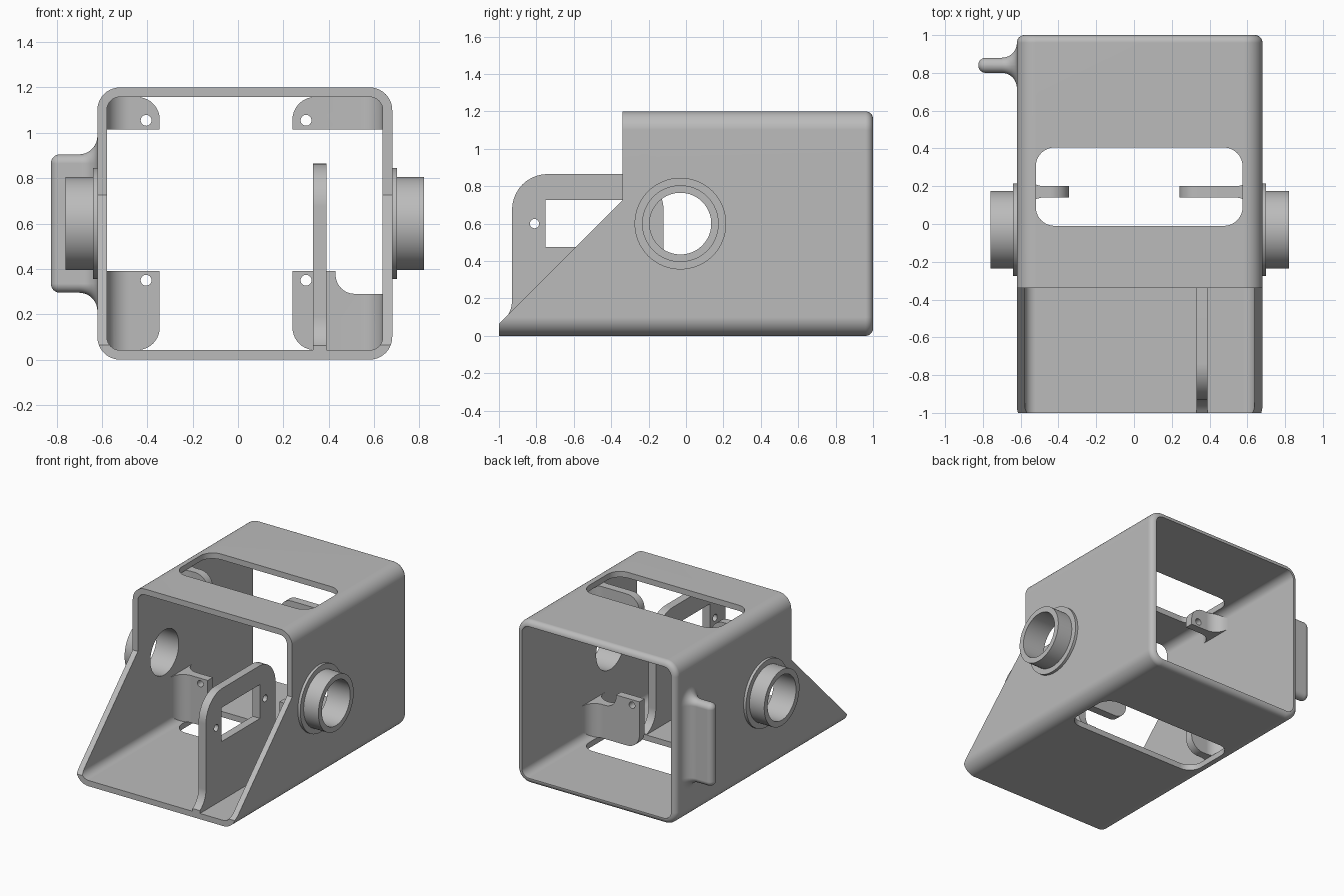
import bpy, bmesh
from math import sin, cos, radians, sqrt

cube = bpy.data.objects.get("Cube")
if cube:
    bpy.data.objects.remove(cube, do_unlink=True)

grey = bpy.data.materials.new("plain_grey")
grey.use_nodes = True
grey.diffuse_color = (0.5, 0.5, 0.5, 1)
grey.node_tree.nodes["Principled BSDF"].inputs["Base Color"].default_value = (0.5, 0.5, 0.5, 1)


# ---- helpers ----
def arc(cx, cy, r, a0, a1, n=10):
    angles = [radians(a0 + (a1 - a0) * i / n) for i in range(n + 1)]
    return [(cx + r * cos(a), cy + r * sin(a)) for a in angles]


def circle(cx, cy, r, n=64):
    return arc(cx, cy, r, 0, 360, n)[:-1]


def rounded_rect(x0, x1, y0, y1, r, n=10):
    return (arc(x1 - r, y1 - r, r, 0, 90, n) + arc(x0 + r, y1 - r, r, 90, 180, n)
            + arc(x0 + r, y0 + r, r, 180, 270, n) + arc(x1 - r, y0 + r, r, 270, 360, n))


def place(axis, p, t):
    return {"x": (t, p[0], p[1]), "y": (p[0], t, p[1]), "z": (p[0], p[1], t)}[axis]


def loft(name, axis, sections):
    """Skin a list of (position along axis, outline) and cap both ends."""
    bm = bmesh.new()
    rings = [[bm.verts.new(place(axis, p, t)) for p in pts] for t, pts in sections]
    for a, b in zip(rings, rings[1:]):
        for i in range(len(a)):
            j = (i + 1) % len(a)
            bm.faces.new((a[i], a[j], b[j], b[i]))
    bm.faces.new(rings[0])
    bm.faces.new(rings[-1])
    bmesh.ops.recalc_face_normals(bm, faces=bm.faces)
    mesh = bpy.data.meshes.new(name)
    bm.to_mesh(mesh)
    bm.free()
    mesh.materials.append(grey)
    obj = bpy.data.objects.new(name, mesh)
    bpy.context.collection.objects.link(obj)
    return obj


def prism(name, axis, pts, t0, t1):
    return loft(name, axis, [(t0, pts), (t1, pts)])


def select(obj):
    bpy.ops.object.select_all(action="DESELECT")
    obj.select_set(True)
    bpy.context.view_layer.objects.active = obj


def boolean(obj, cutter, operation="DIFFERENCE"):
    mod = obj.modifiers.new("cut", "BOOLEAN")
    mod.operation, mod.solver, mod.object = operation, "EXACT", cutter
    select(obj)
    bpy.ops.object.modifier_apply(modifier=mod.name)
    bpy.data.objects.remove(cutter, do_unlink=True)


def finish(obj):
    select(obj)
    bpy.ops.object.shade_smooth_by_angle(angle=radians(30))
    obj.modifiers.new("clean_normals", "WEIGHTED_NORMAL").keep_sharp = True


LEFT, RIGHT, TOP, WALL = -0.62, 0.68, 1.2, 0.042
BORE_Y, BORE_Z = -0.03, 0.6


def bore():
    return prism("cutter", "x", circle(BORE_Y, BORE_Z, 0.165), -1, 1)


# ---- housing: rounded sleeve with a softened rear rim ----
def outline(inset):
    return rounded_rect(LEFT + inset, RIGHT - inset, inset, TOP - inset, 0.1 - inset)


R = 0.04
rim = [(1 - R + R * sin(radians(a)), outline(R * (1 - cos(radians(a))))) for a in range(0, 81, 10)]
housing = loft("housing", "y", [(-1, outline(0))] + rim + [(1, outline(R * 0.9))])
boolean(housing, prism("cutter", "y", outline(WALL), -1.2, 1.2))
slope = [(-0.34, 1.4), (-0.34, 0.725), (-1.2, -0.135), (-1.2, 1.4)]
boolean(housing, prism("cutter", "x", slope, -1, 1))
opening = rounded_rect(-0.52, 0.575, -0.01, 0.405, 0.1)
boolean(housing, prism("cutter", "z", opening, -0.2, 1.4))
boolean(housing, bore())
finish(housing)

# ---- flanged side tubes ----
for name, wall_x, side in (("left_tube", RIGHT, 1), ("right_tube", LEFT, -1)):
    steps = [(-0.02, 0.245), (0.02, 0.245), (0.02, 0.205), (0.14, 0.205)]
    tube = loft(name, "x", [(wall_x + side * d, circle(BORE_Y, BORE_Z, r)) for d, r in steps])
    boolean(tube, bore())
    finish(tube)


# ---- side fin flaring into the wall ----
def fin_section(grow):
    return rounded_rect(0.8 - grow, 0.88 + grow, 0.295 - grow, 0.905 + grow, 0.0399 + grow)


F = 0.08
flare = [(LEFT - F + F * cos(radians(a)), fin_section(F * (1 - sin(radians(a)))))
         for a in range(0, 91, 10)]
tip = [(-0.785 - R * sin(radians(a)), fin_section(R * (cos(radians(a)) - 1)))
       for a in range(0, 81, 10)]
fin = loft("side_fin", "x", [(LEFT + 0.02, fin_section(F))] + flare + tip)
finish(fin)

# ---- upright mounting plate with window and screw holes ----
plate_outline = ([(-1, 0.03)]
                 + [p for p in arc(-1.08, 0.19, 0.15, -57.8, 0)]
                 + arc(-0.74, 0.675, 0.19, 180, 90)
                 + arc(-0.31, 0.675, 0.19, 90, 0)
                 + arc(0.03, 0.19, 0.15, 180, 254)
                 + [(-0.01, 0.03)])
plate = prism("mounting_plate", "x", plate_outline, 0.33, 0.39)
window = [(-0.75, 0.475), (-0.3, 0.475), (-0.3, 0.725), (-0.75, 0.725)]
boolean(plate, prism("cutter", "x", window, 0, 1))
for y in (-0.81, -0.24):
    boolean(plate, prism("cutter", "x", circle(y, 0.6, 0.025, 24), 0, 1))
finish(plate)


# ---- screw tabs reaching in from the side walls ----
def tab(name, profile, wall_x, side, hole):
    """Profile seen from the front, trimmed by a plan that flares at the wall."""
    f = 0.1
    obj = prism(name, "y", profile, 0, 0.4)
    root, far = wall_x - side * 0.02, wall_x + side * 0.6
    lower = [(wall_x + side * (f - x), 0.14 - f + y) for x, y in arc(0, 0, f, 0, 90)]
    upper = [(x, 0.34 - y) for x, y in reversed(lower)]
    plan = [(root, 0.14 - f)] + lower + [(far, 0.14), (far, 0.2)] + upper + [(root, 0.2 + f)]
    boolean(obj, prism("cutter", "z", plan, -0.1, 1.3), "INTERSECT")
    boolean(obj, prism("cutter", "y", circle(hole[0], hole[1], 0.024, 24), -0.1, 0.5))
    finish(obj)


in_left, in_right = LEFT + WALL, RIGHT - WALL
low, high, r = 0.042, 1.158, 0.1
a, b = in_left - 0.02, in_right + 0.02
tab("right_lower_tab",
    [(a, 0.39), (a, 0.08), (in_left + 0.03, low)] + arc(-0.345 - r, low + r, r, 270, 360)
    + [(-0.345, 0.39)], in_left, 1, (-0.405, 0.35))
tab("right_upper_tab",
    [(a, 1.015), (-0.345, 1.015)] + arc(-0.345 - r, high - r, r, 0, 90)
    + [(in_left + 0.03, high), (a, 1.12)], in_left, 1, (-0.405, 1.055))
tab("left_upper_tab",
    [(b, 1.015), (0.24, 1.015)] + arc(0.24 + r, high - r, r, 180, 90)
    + [(in_right - 0.03, high), (b, 1.12)], in_right, -1, (0.3, 1.055))
tab("left_lower_tab",
    [(0.24, 0.39), (0.43, 0.39)] + arc(0.515, 0.375, 0.085, 180, 270)
    + [(b, 0.29), (b, 0.08), (in_right - 0.03, low)] + arc(0.24 + r, low + r, r, 270, 180),
    in_right, -1, (0.3, 0.35))
